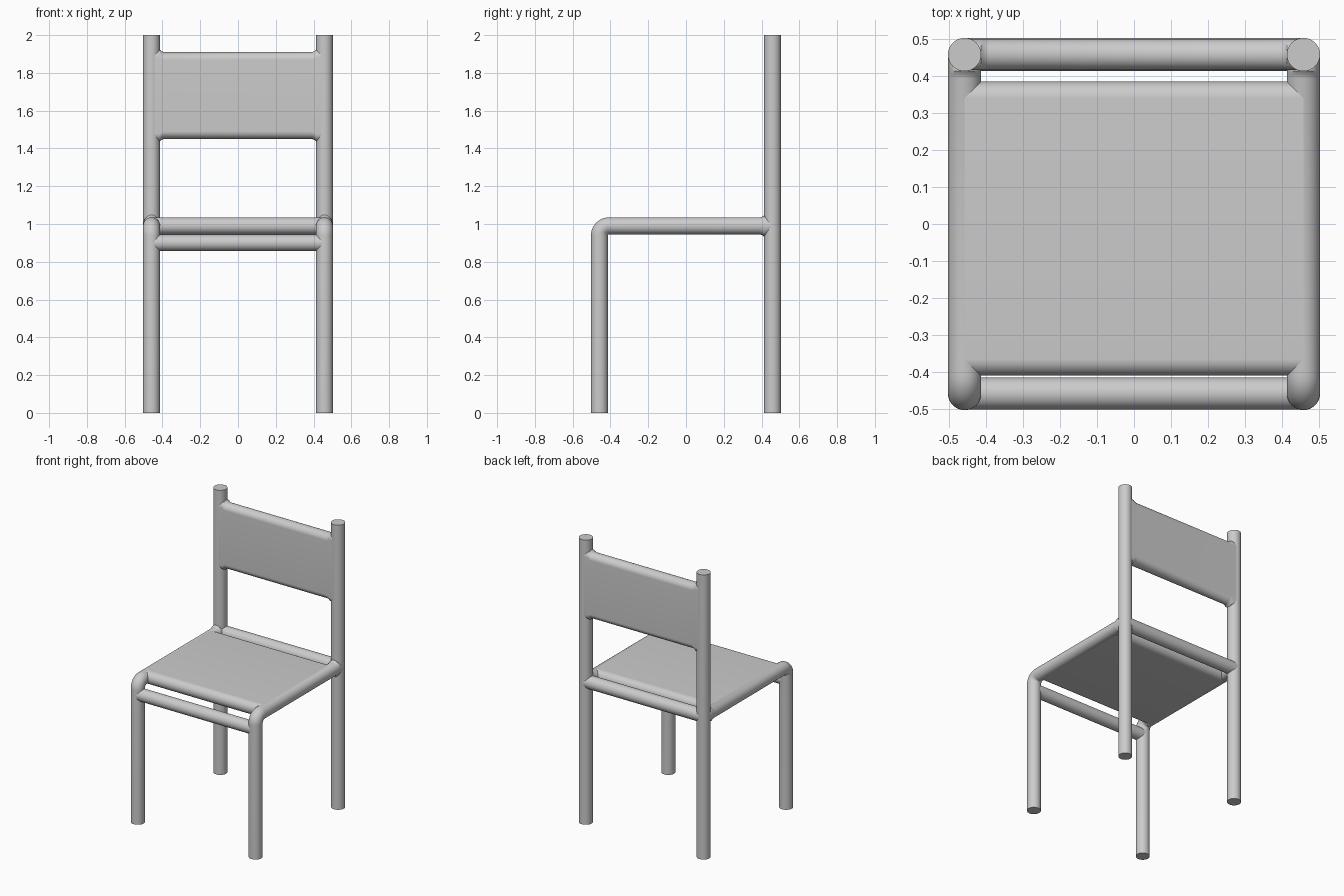
import bpy, bmesh, math

if "Cube" in bpy.data.objects:
    bpy.data.objects.remove(bpy.data.objects["Cube"])

R, P = 0.045, 0.458        # tube radius, post offset from centre
SEAT_Z, BEND = 0.99, 0.05  # rail height, bend radius of the front corner
N = 48                     # sides of the round sections

grey = bpy.data.materials.new("light grey")
grey.diffuse_color = (0.6, 0.6, 0.6, 1)
grey.use_nodes = True
grey.node_tree.nodes["Principled BSDF"].inputs["Base Color"].default_value = grey.diffuse_color


def loft(name, sections):
    """Skin a list of equal closed sections and cap both ends."""
    bm = bmesh.new()
    rings = [[bm.verts.new(p) for p in s] for s in sections]
    n = len(rings[0])
    for a, b in zip(rings, rings[1:]):
        for i in range(n):
            j = (i + 1) % n
            bm.faces.new((a[i], a[j], b[j], b[i]))
    bm.faces.new(rings[0])
    bm.faces.new(rings[-1][::-1])
    bmesh.ops.recalc_face_normals(bm, faces=bm.faces)
    me = bpy.data.meshes.new(name)
    bm.to_mesh(me)
    bm.free()
    me.materials.append(grey)
    ob = bpy.data.objects.new(name, me)
    bpy.context.collection.objects.link(ob)
    bpy.ops.object.select_all(action='DESELECT')
    ob.select_set(True)
    bpy.context.view_layer.objects.active = ob
    bpy.ops.object.shade_smooth_by_angle(angle=math.radians(35))
    return ob


def ring(x, y, z, angle, r=R, rn=None):
    """Circle across a path in the YZ plane whose tangent has this angle."""
    rn = rn or r
    pts = []
    for i in range(N):
        t = 2 * math.pi * i / N
        u, v = r * math.cos(t), rn * math.sin(t)
        pts.append((x + u, y - v * math.sin(angle), z + v * math.cos(angle)))
    return pts


def stadium(x, y, z, hy, hz):
    """Slab section in the YZ plane with fully rounded short ends."""
    r = min(hy, hz)
    pts = []
    for i in range(N + 2):
        k = i if i <= N // 2 else i - 1
        t = 2 * math.pi * k / N
        if hy >= hz:      # long in y: round front and back
            t -= math.pi / 2
            s = 1 if i <= N // 2 else -1
            pts.append((x, y + s * (hy - r) + r * math.cos(t), z + r * math.sin(t)))
        else:             # long in z: round top and bottom
            s = 1 if i <= N // 2 else -1
            pts.append((x, y + r * math.cos(t), z + s * (hz - r) + r * math.sin(t)))
    return pts


UP = math.pi / 2
for side, x in (("left", -P), ("right", P)):
    # straight back post
    loft(f"{side}_back_post", [ring(x, P, 0, UP), ring(x, P, 2, UP)])

    # front leg bending into the side rail, slightly flared at the post
    path = [ring(x, -P, 0, UP)]
    for i in range(13):
        a = UP * (1 - i / 12)
        path.append(ring(x, -P + BEND * (1 - math.sin(a)),
                         SEAT_Z - BEND + BEND * math.cos(a), a))
    for y, rn in ((0.393, R), (0.404, 0.049), (0.414, 0.058), (0.44, R), (P, R)):
        path.append(ring(x, y, SEAT_Z, 0, R, rn))
    loft(f"{side}_front_leg_and_rail", path)

# cross bars between the legs
for name, y, z, r in (("front_bar", -P, 0.90, 0.043), ("back_bar", P, SEAT_Z, R)):
    loft(name, [stadium(s * P, y, z, r, r + 1e-4) for s in (-1, 1)])

# seat slab flush with the rails
loft("seat", [stadium(s * P, -0.0125, SEAT_Z, 0.3975, R) for s in (-1, 1)])

# backrest with small flares where it meets the posts
half = [(0.392, 0.23), (0.405, 0.235), (0.414, 0.244), (P, 0.244)]
stations = [(-x, h) for x, h in reversed(half)] + half
loft("backrest", [stadium(x, P, 1.68, 0.042, h) for x, h in stations])
